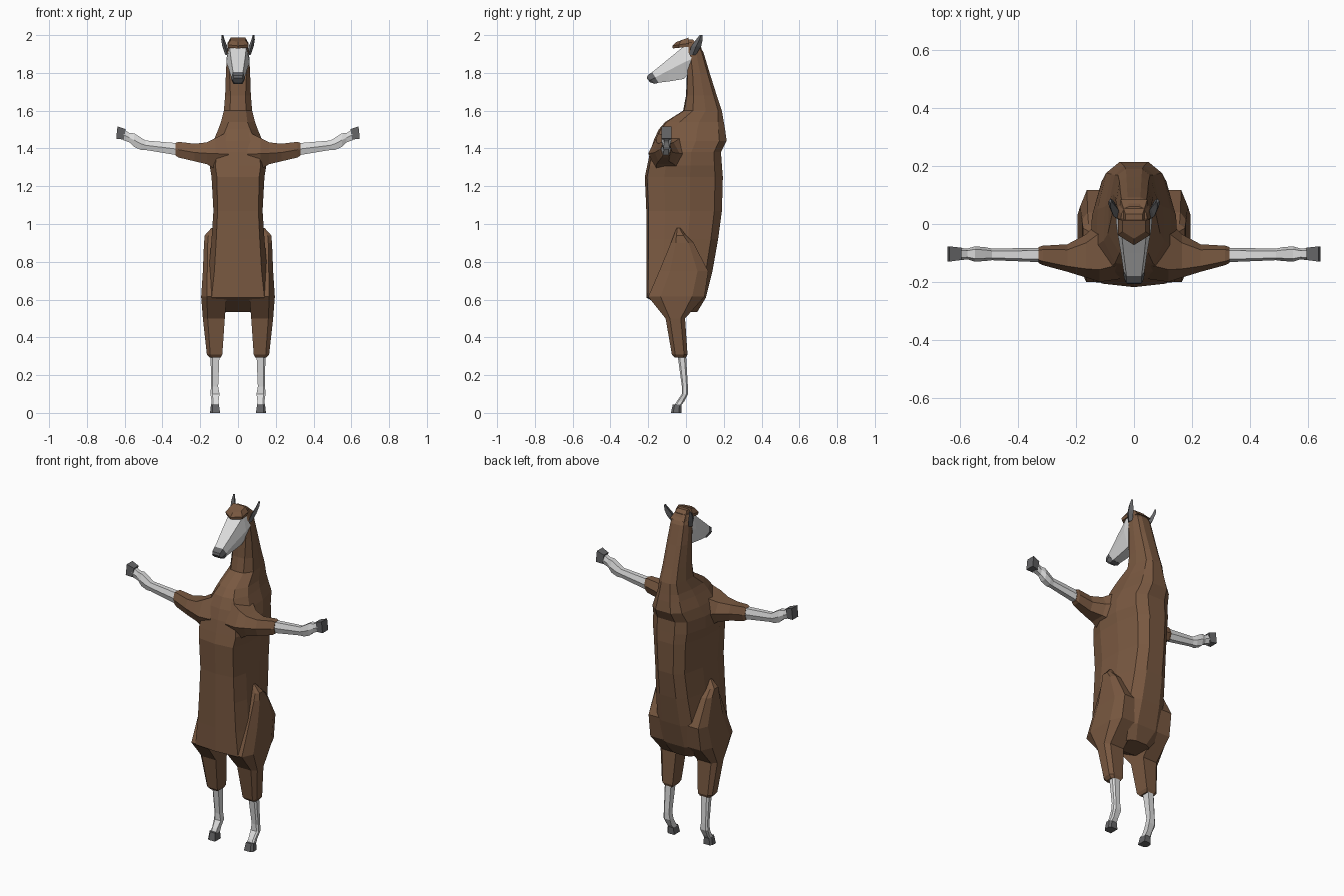
import bpy, bmesh
from mathutils import Vector


def colour(name, rgb):
    m = bpy.data.materials.new(name)
    m.diffuse_color = (*rgb, 1)
    return m


BROWN = colour("brown coat", (0.19, 0.098, 0.052))
WHITE = colour("pale coat", (0.72, 0.72, 0.72))
GREY = colour("dark grey", (0.13, 0.13, 0.135))


def loft(name, rings, mat):
    """Bridge equal rings of points and cap both ends."""
    bm = bmesh.new()
    loops = [[bm.verts.new(p) for p in r] for r in rings]
    n = len(loops[0])
    for a, b in zip(loops, loops[1:]):
        for i in range(n):
            j = (i + 1) % n
            bm.faces.new((a[i], a[j], b[j], b[i]))
    bm.faces.new(loops[0][::-1])
    bm.faces.new(loops[-1])
    bmesh.ops.recalc_face_normals(bm, faces=bm.faces)
    me = bpy.data.meshes.new(name)
    bm.to_mesh(me)
    bm.free()
    me.materials.append(mat)
    ob = bpy.data.objects.new(name, me)
    bpy.context.collection.objects.link(ob)
    return ob


def pair(name, rings, mat):
    """Make a left part and its mirror image."""
    for side, s in (("right", 1), ("left", -1)):
        loft(side + "_" + name, [[(s * x, y, z) for x, y, z in r] for r in rings], mat)


def body_ring(z, yf, yb, wf, w):
    d = yb - yf
    half = [(wf, yf + 0.03 * d), (w, yf + 0.25 * d), (w * 0.97, yf + 0.58 * d),
            (w * 0.74, yb - 0.1 * d), (w * 0.38, yb)]
    pts = [(0, yf)] + half + [(-x, y) for x, y in half[::-1]]
    return [(x, y, z) for x, y in pts]


# torso and neck: z, front, back, front half width, half width
body = [(0.535, -0.07, 0.06, 0.06, 0.09), (0.61, -0.21, 0.105, 0.14, 0.165),
        (0.75, -0.21, 0.14, 0.125, 0.155), (0.92, -0.21, 0.17, 0.115, 0.14),
        (1.07, -0.21, 0.19, 0.108, 0.13), (1.25, -0.218, 0.195, 0.112, 0.14),
        (1.31, -0.205, 0.19, 0.12, 0.15), (1.38, -0.19, 0.185, 0.11, 0.15),
        (1.44, -0.172, 0.215, 0.09, 0.13), (1.50, -0.145, 0.207, 0.065, 0.105),
        (1.54, -0.11, 0.2, 0.05, 0.09), (1.60, -0.015, 0.19, 0.042, 0.075),
        (1.68, 0.0, 0.163, 0.04, 0.068), (1.80, 0.005, 0.125, 0.045, 0.064),
        (1.91, 0.0, 0.092, 0.045, 0.058), (1.96, 0.0, 0.06, 0.04, 0.045)]
loft("torso_and_neck", [body_ring(*r) for r in body], BROWN)


def flat_ring(z, x0, x1, y0, y1, c=0.22):
    """Horizontal ring with the corners cut on its outer side."""
    dx, dy = (x1 - x0) * c, (y1 - y0) * c
    return [(x0, y0, z), (x1 - dx, y0, z), (x1, y0 + dy, z),
            (x1, y1 - dy, z), (x1 - dx, y1, z), (x0, y1, z)]


# thighs
pair("thigh", [flat_ring(*r) for r in [
    (0.98, 0.09, 0.14, -0.05, -0.03), (0.94, 0.09, 0.176, -0.065, 0.0),
    (0.90, 0.09, 0.18, -0.08, 0.04), (0.75, 0.08, 0.186, -0.142, 0.118),
    (0.615, 0.06, 0.195, -0.2, 0.098), (0.50, 0.07, 0.186, -0.108, -0.005),
    (0.31, 0.083, 0.165, -0.075, 0.008), (0.292, 0.092, 0.15, -0.06, 0.0)]], BROWN)

# lower legs
pair("lower_leg", [flat_ring(*r) for r in [
    (0.31, 0.098, 0.145, -0.045, 0.0), (0.14, 0.105, 0.143, -0.022, 0.01),
    (0.10, 0.098, 0.146, -0.022, 0.01), (0.06, 0.103, 0.14, -0.05, -0.01),
    (0.04, 0.1, 0.143, -0.06, -0.025)]], WHITE)
pair("foot_hoof", [flat_ring(*r) for r in [
    (0.0, 0.095, 0.148, -0.08, -0.025), (0.045, 0.101, 0.143, -0.07, -0.025)]], GREY)


def arm_ring(x, z0, z1, y0, y1):
    """Six sided ring across an outstretched arm."""
    m = (z0 + z1) / 2
    e = (y1 - y0) * 0.2
    return [(x, y0 + e, z0), (x, y1 - e, z0), (x, y1, m),
            (x, y1 - e, z1), (x, y0 + e, z1), (x, y0, m)]


# arms reaching out sideways
pair("shoulder", [arm_ring(*r) for r in [
    (0.05, 1.25, 1.49, -0.19, 0.06), (0.12, 1.29, 1.455, -0.2, 0.01),
    (0.165, 1.317, 1.432, -0.185, -0.035), (0.23, 1.332, 1.425, -0.165, -0.07),
    (0.315, 1.352, 1.435, -0.142, -0.075), (0.33, 1.362, 1.43, -0.135, -0.08)]], BROWN)
pair("forearm", [arm_ring(*r) for r in [
    (0.32, 1.364, 1.428, -0.132, -0.082), (0.49, 1.392, 1.442, -0.125, -0.085),
    (0.515, 1.393, 1.458, -0.128, -0.08), (0.55, 1.408, 1.48, -0.13, -0.077),
    (0.575, 1.432, 1.482, -0.122, -0.085), (0.61, 1.445, 1.502, -0.126, -0.082)]], WHITE)
pair("hand_hoof", [[(x + dx, y0, z0), (x + dx, y1, z0), (x, y1, z1), (x, y0, z1)]
                   for x, dx, y0, y1, z0, z1 in [(0.595, 0.01, -0.124, -0.082, 1.447, 1.502),
                                                 (0.638, 0.007, -0.13, -0.077, 1.452, 1.517)]], GREY)


def head_ring(yt, zt, yb, zb, wt, wm, wb):
    """Six sided ring between a top and a bottom line of the head."""
    ym, zm = yt * 0.5 + yb * 0.5, zt * 0.5 + zb * 0.5
    return [(-wt, yt, zt), (wt, yt, zt), (wm, ym, zm),
            (wb, yb, zb), (-wb, yb, zb), (-wm, ym, zm)]


# face and nose
loft("face", [head_ring(*r) for r in [
    (0.035, 1.945, 0.02, 1.80, 0.046, 0.062, 0.04),
    (-0.01, 1.942, -0.012, 1.768, 0.045, 0.061, 0.032),
    (-0.1, 1.868, -0.09, 1.755, 0.036, 0.046, 0.028),
    (-0.18, 1.803, -0.148, 1.748, 0.026, 0.036, 0.024)]], WHITE)
loft("nose", [head_ring(*r) for r in [
    (-0.179, 1.804, -0.145, 1.747, 0.027, 0.037, 0.025),
    (-0.204, 1.786, -0.165, 1.742, 0.026, 0.035, 0.024),
    (-0.208, 1.772, -0.19, 1.75, 0.022, 0.03, 0.02)]], GREY)

# tuft of hair on the forehead
tuft = [(-0.056, 0.015), (-0.056, -0.04), (0, -0.075), (0.056, -0.04), (0.056, 0.015)]
loft("forelock", [[(x * k, y * k + 0.002, z + (y + 0.03) * t) for x, y in tuft]
                  for z, k, t in [(1.934, 0.95, 0.1), (1.95, 1.0, 0.15), (1.975, 0.7, 0.25)]], BROWN)
loft("poll", [[(x, y, z) for x in (-w, w) for y in ((y0, y1) if x < 0 else (y1, y0))]
              for z, w, y0, y1 in [(1.93, 0.046, -0.005, 0.085), (1.978, 0.03, -0.005, 0.035)]], BROWN)

# ears: narrow at the root, wider in the middle, pointed at the tip
pair("ear", [[(x - w, y, z), (x, y - d, z), (x + w, y, z), (x, y + d, z)]
             for x, y, z, w, d in [(0.055, 0.035, 1.895, 0.012, 0.018),
                                   (0.07, 0.053, 1.94, 0.013, 0.027),
                                   (0.08, 0.07, 1.975, 0.009, 0.018),
                                   (0.082, 0.08, 2.0, 0.005, 0.008)]], GREY)
